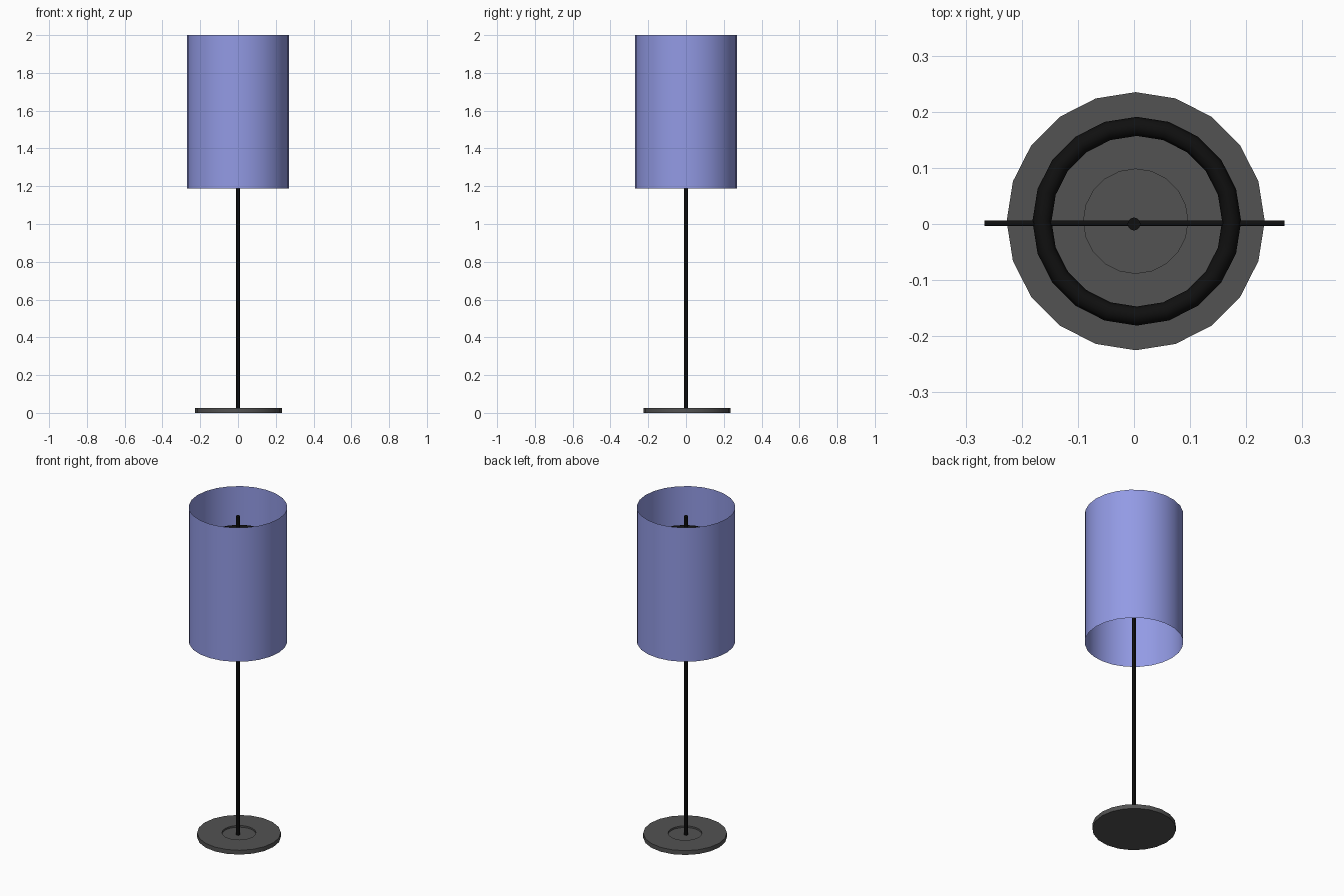
import bpy, bmesh, math

if "Cube" in bpy.data.objects:
    bpy.data.objects.remove(bpy.data.objects["Cube"])

def material(name, rgb):
    m = bpy.data.materials.new(name)
    m.diffuse_color = (*rgb, 1)
    m.use_nodes = True
    m.node_tree.nodes["Principled BSDF"].inputs["Base Color"].default_value = m.diffuse_color
    return m

shade_blue = material("periwinkle fabric", (0.29, 0.325, 0.78))
base_grey = material("dark grey metal", (0.085, 0.085, 0.085))
frame_black = material("black metal", (0.005, 0.005, 0.005))

def lathe(name, profile, sides, mat, loc=(0, 0, 0), rot=(0, 0, 0), closed=False, angle=30):
    """Revolve (radius, z) points about z; radius 0 closes to a single point."""
    bm = bmesh.new()
    rings = []
    for r, z in profile:
        n = sides if r > 0 else 1
        rings.append([bm.verts.new((r * math.cos(2 * math.pi * i / sides),
                                    r * math.sin(2 * math.pi * i / sides), z))
                      for i in range(n)])
    pairs = list(zip(rings, rings[1:]))
    if closed:
        pairs.append((rings[-1], rings[0]))
    for a, b in pairs:
        for i in range(sides):
            j = (i + 1) % sides
            quad = [a[i % len(a)], a[j % len(a)], b[j % len(b)], b[i % len(b)]]
            bm.faces.new(list(dict.fromkeys(quad)))
    me = bpy.data.meshes.new(name)
    bm.to_mesh(me)
    bm.free()
    me.materials.append(mat)
    ob = bpy.data.objects.new(name, me)
    ob.location, ob.rotation_euler = loc, rot
    bpy.context.collection.objects.link(ob)
    bpy.ops.object.select_all(action='DESELECT')
    ob.select_set(True)
    bpy.context.view_layer.objects.active = ob
    bpy.ops.object.shade_smooth_by_angle(angle=math.radians(angle))
    return ob

def rod(name, radius, z0, z1, sides, mat, **kw):
    return lathe(name, [(0, z0), (radius, z0), (radius, z1), (0, z1)], sides, mat, **kw)

# Base disc with a shallow round recess
lathe("base", [(0, 0), (0.23, 0), (0.23, 0.026), (0.093, 0.026), (0.093, 0.016), (0, 0.016)],
      20, base_grey, loc=(0.003, 0.005, 0))

# Upright pole
rod("pole", 0.0115, 0.012, 1.945, 12, frame_black)

# Ring that carries the shade, with a crossbar reaching the fabric
RING_Z = 1.795
ring_profile = [(0.169 + 0.017 * math.cos(a), 0.017 * math.sin(a))
                for a in (2 * math.pi * i / 8 for i in range(8))]
lathe("shade_ring", ring_profile, 20, frame_black, loc=(0.005, 0.005, RING_Z), closed=True, angle=60)
rod("crossbar", 0.005, -0.266, 0.268, 8, frame_black,
    loc=(0, 0.001, RING_Z), rot=(0, math.pi / 2, 0), angle=60)

# Open, paper-thin drum shade
lathe("lamp_shade", [(0.271, 1.188), (0.271, 2.0)], 24, shade_blue)
